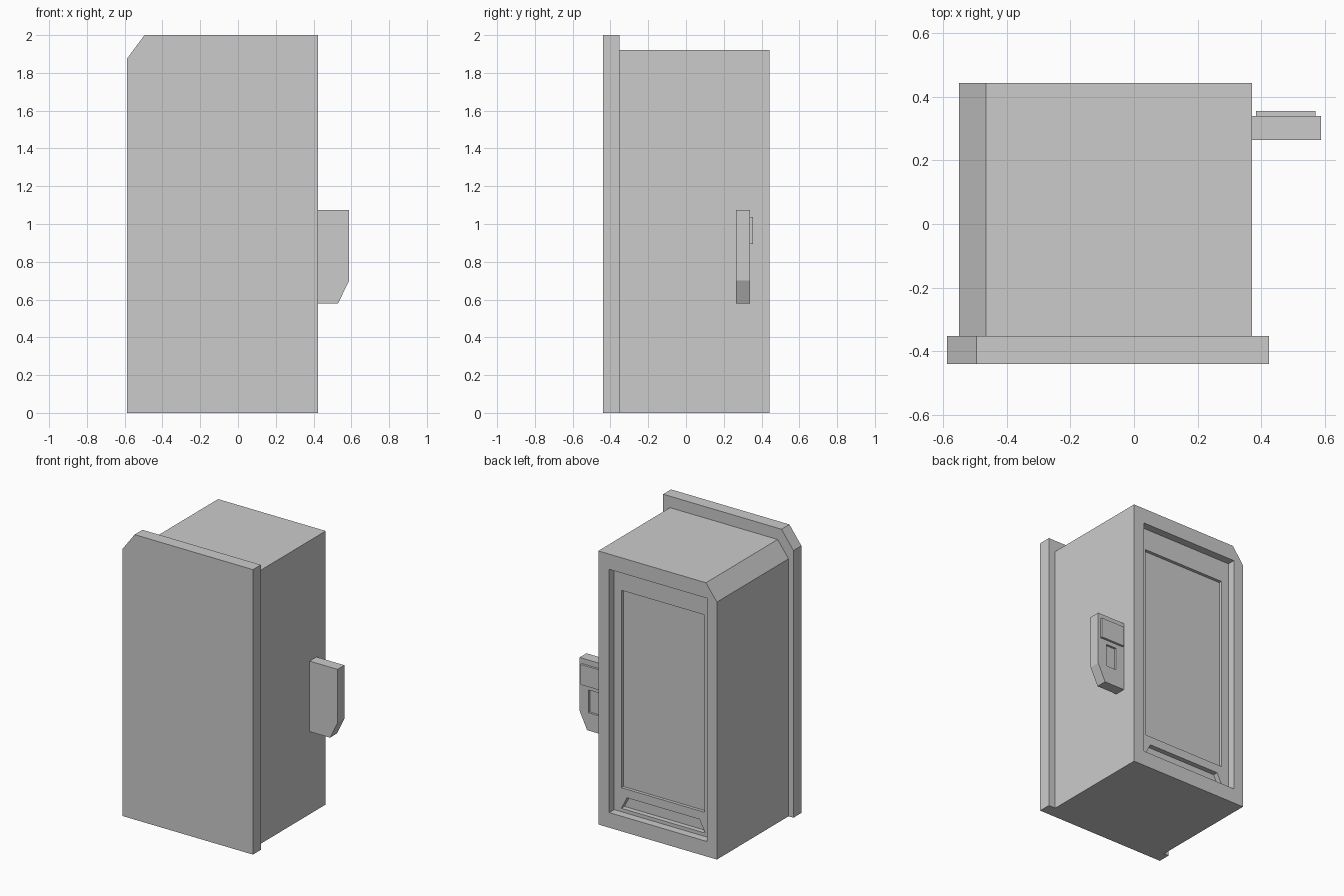
import bpy, bmesh

if "Cube" in bpy.data.objects:
    bpy.data.objects.remove(bpy.data.objects["Cube"])


def prism(name, outline, y0, y1):
    """Extrude an x/z outline from y0 to y1."""
    bm = bmesh.new()
    face = bm.faces.new([bm.verts.new((x, y0, z)) for x, z in outline])
    ext = bmesh.ops.extrude_face_region(bm, geom=[face])["geom"]
    verts = [v for v in ext if isinstance(v, bmesh.types.BMVert)]
    bmesh.ops.translate(bm, verts=verts, vec=(0, y1 - y0, 0))
    bmesh.ops.recalc_face_normals(bm, faces=bm.faces)
    mesh = bpy.data.meshes.new(name)
    bm.to_mesh(mesh)
    bm.free()
    obj = bpy.data.objects.new(name, mesh)
    bpy.context.collection.objects.link(obj)
    return obj


def rect(x0, x1, z0, z1):
    return [(x0, z0), (x1, z0), (x1, z1), (x0, z1)]


def carve(obj, outline, y0, y1):
    """Cut a recess into obj and discard the cutter."""
    cutter = prism("cutter", outline, y0, y1)
    cutter.hide_render = True
    mod = obj.modifiers.new("recess", "BOOLEAN")
    mod.operation = "DIFFERENCE"
    mod.solver = "EXACT"
    mod.object = cutter
    bpy.context.view_layer.objects.active = obj
    bpy.ops.object.modifier_apply(modifier=mod.name)
    bpy.data.objects.remove(cutter)


# Wide flat panel with one clipped top corner
prism("wide_panel", [(-0.588, 0), (0.424, 0), (0.424, 2), (-0.495, 2), (-0.588, 1.875)],
      -0.44, -0.352)

# Cabinet body with matching clipped corner
body = prism("cabinet_body", [(-0.55, 0), (0.371, 0), (0.371, 1.92), (-0.465, 1.92), (-0.55, 1.807)],
             -0.352, 0.443)
# Framed recess, display window and dispensing slot
carve(body, rect(-0.473, 0.286, 0.106, 1.813), 0.388, 0.5)
carve(body, rect(-0.415, 0.23, 0.275, 1.66), 0.366, 0.5)
carve(body, [(-0.42, 0.13), (0.23, 0.13), (0.187, 0.215), (-0.377, 0.215)], 0.353, 0.5)

# Side control box with clipped lower corner and a coin recess
box = prism("control_box", [(0.371, 0.58), (0.53, 0.58), (0.588, 0.70), (0.588, 1.075), (0.371, 1.075)],
            0.264, 0.34)
carve(box, rect(0.437, 0.518, 0.705, 0.865), 0.325, 0.4)

# Raised screen on the control box
prism("control_screen", rect(0.384, 0.57, 0.895, 1.037), 0.335, 0.356)
